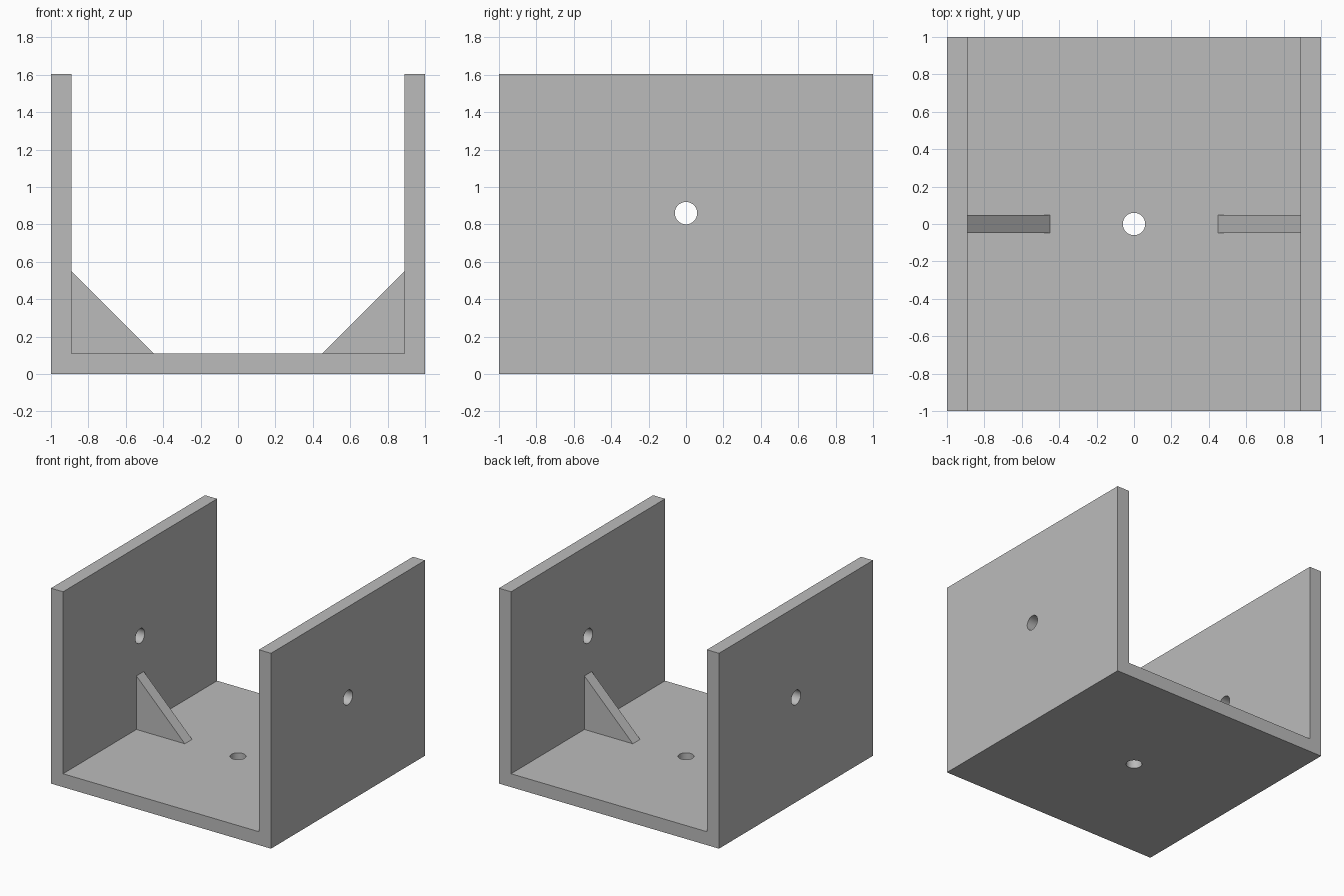
import bpy, bmesh
from math import pi
from mathutils import Matrix, Vector

cube = bpy.data.objects.get("Cube")
if cube:
    bpy.data.objects.remove(cube, do_unlink=True)

WALL, HEIGHT, DEPTH = 0.11, 1.605, 2.0
HOLE_Z, HOLE_RADIUS = 0.86, 0.06
GUSSET, GUSSET_THICKNESS = 0.44, 0.095

grey = bpy.data.materials.new("plain grey")
grey.use_nodes = True
colour = (0.5, 0.5, 0.5, 1)
grey.diffuse_color = colour
grey.node_tree.nodes["Principled BSDF"].inputs["Base Color"].default_value = colour


def finish(name, bm):
    bmesh.ops.recalc_face_normals(bm, faces=bm.faces)
    mesh = bpy.data.meshes.new(name)
    bm.to_mesh(mesh)
    bm.free()
    mesh.materials.append(grey)
    obj = bpy.data.objects.new(name, mesh)
    bpy.context.collection.objects.link(obj)
    return obj


def extrude_profile(name, points, depth):
    """Extrude an x-z outline along y, centred on y = 0."""
    bm = bmesh.new()
    face = bm.faces.new([bm.verts.new((x, -depth / 2, z)) for x, z in points])
    result = bmesh.ops.extrude_face_region(bm, geom=[face])
    verts = [v for v in result["geom"] if isinstance(v, bmesh.types.BMVert)]
    bmesh.ops.translate(bm, verts=verts, vec=Vector((0, depth, 0)))
    return finish(name, bm)


def drill(target, name, matrix, length):
    """Cut a round hole through the target."""
    bm = bmesh.new()
    bmesh.ops.create_cone(bm, cap_ends=True, segments=32, radius1=HOLE_RADIUS,
                          radius2=HOLE_RADIUS, depth=length, matrix=matrix)
    cutter = finish(name, bm)
    cutter.hide_render = True
    mod = target.modifiers.new(name, "BOOLEAN")
    mod.operation, mod.solver, mod.object = "DIFFERENCE", "EXACT", cutter
    bpy.context.view_layer.objects.active = target
    bpy.ops.object.modifier_apply(modifier=mod.name)
    bpy.data.objects.remove(cutter, do_unlink=True)


# U-shaped channel: floor and two side walls
inner = 1 - WALL
channel = extrude_profile("u_channel", [
    (-1, 0), (1, 0), (1, HEIGHT), (inner, HEIGHT),
    (inner, WALL), (-inner, WALL), (-inner, HEIGHT), (-1, HEIGHT)], DEPTH)

# Aligned side holes and one floor hole
drill(channel, "side_hole",
      Matrix.Translation((0, 0, HOLE_Z)) @ Matrix.Rotation(pi / 2, 4, "Y"), 3)
drill(channel, "floor_hole", Matrix.Identity(4), 0.5)

# Triangular gussets bracing each wall
for side, label in ((1, "left"), (-1, "right")):
    extrude_profile(label + "_gusset", [
        (side * inner, WALL), (side * (inner - GUSSET), WALL),
        (side * inner, WALL + GUSSET)], GUSSET_THICKNESS)

# Smooth hole walls, crisp plate edges
bpy.ops.object.select_all(action="DESELECT")
channel.select_set(True)
bpy.context.view_layer.objects.active = channel
bpy.ops.object.shade_smooth_by_angle(angle=pi / 6)
